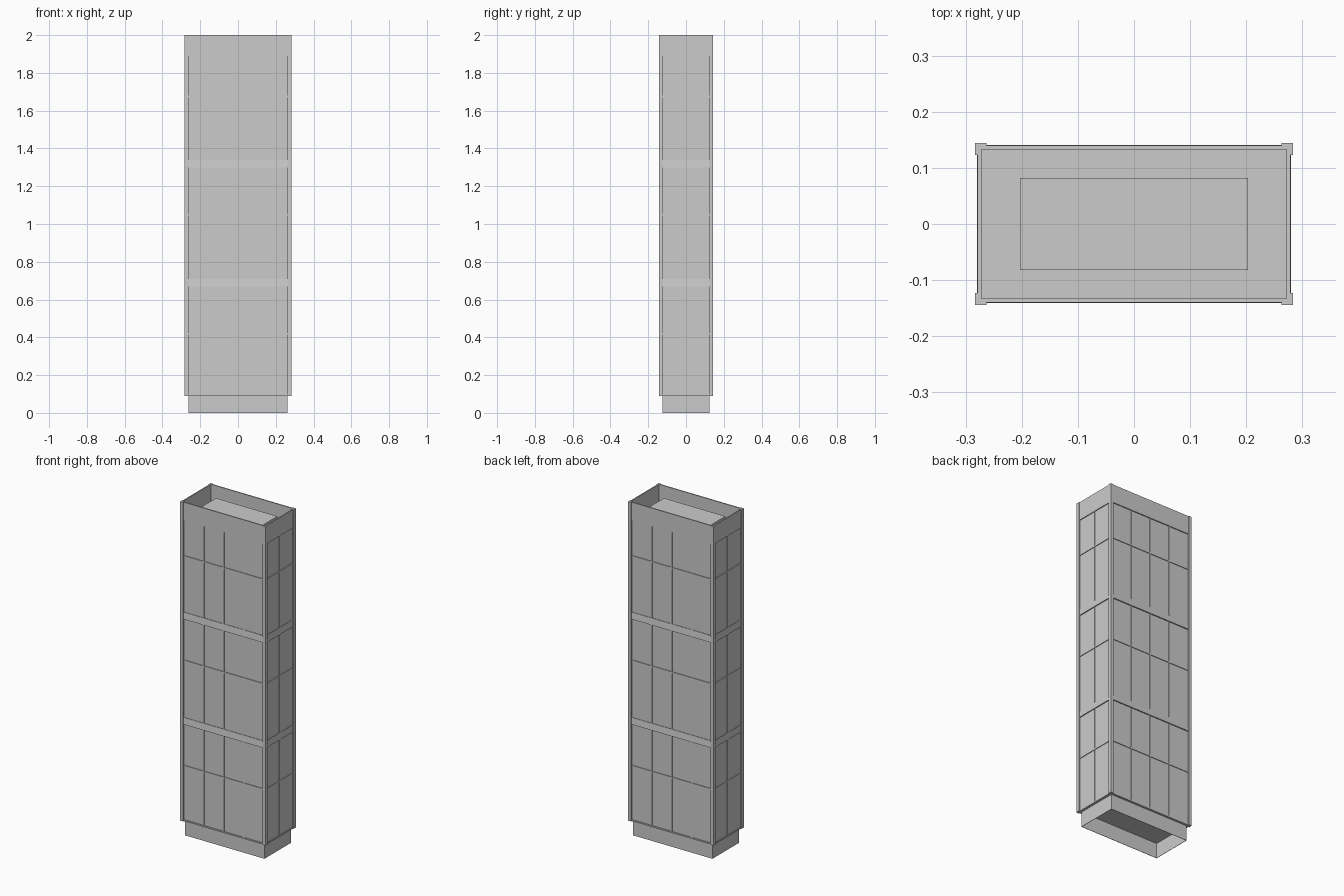
import bpy
import bmesh

if "Cube" in bpy.data.objects:
    bpy.data.objects.remove(bpy.data.objects["Cube"])

grey = bpy.data.materials.new("plain_grey")
grey.use_nodes = True
grey.diffuse_color = (0.6, 0.6, 0.6, 1)
for node in grey.node_tree.nodes:
    if node.type == 'BSDF_PRINCIPLED':
        node.inputs["Base Color"].default_value = grey.diffuse_color


def finish(name, bm):
    bmesh.ops.recalc_face_normals(bm, faces=bm.faces)
    mesh = bpy.data.meshes.new(name)
    bm.to_mesh(mesh)
    bm.free()
    mesh.materials.append(grey)
    obj = bpy.data.objects.new(name, mesh)
    bpy.context.collection.objects.link(obj)
    return obj


def add_box(bm, x0, x1, y0, y1, z0, z1):
    verts = bmesh.ops.create_cube(bm, size=1)["verts"]
    for v in verts:
        v.co.x = x1 if v.co.x > 0 else x0
        v.co.y = y1 if v.co.y > 0 else y0
        v.co.z = z1 if v.co.z > 0 else z0


def box(name, hx, hy, z0, z1):
    bm = bmesh.new()
    add_box(bm, -hx, hx, -hy, hy, z0, z1)
    return finish(name, bm)


def ring(name, hx, hy, wall, z0, z1, slope=0.0):
    """Rectangular frame; slope pulls in the outer top edge."""
    bm = bmesh.new()
    loops = []
    for inset, z in ((0, z0), (slope, z1), (wall, z1), (wall, z0)):
        x, y = hx - inset, hy - inset
        loops.append([bm.verts.new((sx * x, sy * y, z))
                      for sx, sy in ((-1, -1), (1, -1), (1, 1), (-1, 1))])
    for a, b in zip(loops, loops[1:] + loops[:1]):
        for i in range(4):
            j = (i + 1) % 4
            bm.faces.new((a[i], a[j], b[j], b[i]))
    return finish(name, bm)


GLASS_X, GLASS_Y = 0.274, 0.134
FLOORS = ((0.09, 0.67), (0.71, 1.30), (1.34, 1.89))

# Hollow plinth, open underneath, and the main shaft
ring("plinth", 0.263, 0.125, 0.002, 0, 0.09)
box("tower_shaft", GLASS_X, GLASS_Y, 0.09, 1.89)

# Parapet and raised roof block
ring("parapet", 0.279, 0.14, 0.007, 1.89, 2.0)
box("roof_block", 0.203, 0.082, 1.89, 1.955)

# Sloping bands between the window groups
for i, z in enumerate((0.67, 1.30)):
    ring(f"floor_band_{i + 1}", 0.28, 0.141, 0.008, z, z + 0.04, 0.004)

# Horizontal rails
for i, z in enumerate((0.42, 1.05, 1.675)):
    ring(f"window_rail_{i + 1}", 0.278, 0.138, 0.006, z - 0.004, z + 0.004)
ring("bottom_rail", 0.278, 0.138, 0.006, 0.09, 0.098)

# Vertical window bars on every side
bm = bmesh.new()
for z0, z1 in FLOORS:
    for s in (-1, 1):
        for x in (-0.132, 0, 0.132):
            ya, yb = sorted((s * 0.13, s * 0.138))
            add_box(bm, x - 0.003, x + 0.003, ya, yb, z0, z1)
        xa, xb = sorted((s * 0.27, s * 0.278))
        add_box(bm, xa, xb, -0.003, 0.003, z0, z1)
finish("window_bars", bm)

# L-shaped corner posts
bm = bmesh.new()
for sx in (-1, 1):
    for sy in (-1, 1):
        for x, y in ((0.263, 0.135), (0.274, 0.123)):
            xs = sorted((sx * x, sx * 0.283))
            ys = sorted((sy * y, sy * 0.144))
            add_box(bm, *xs, *ys, 0.09, 2.0)
finish("corner_posts", bm)
